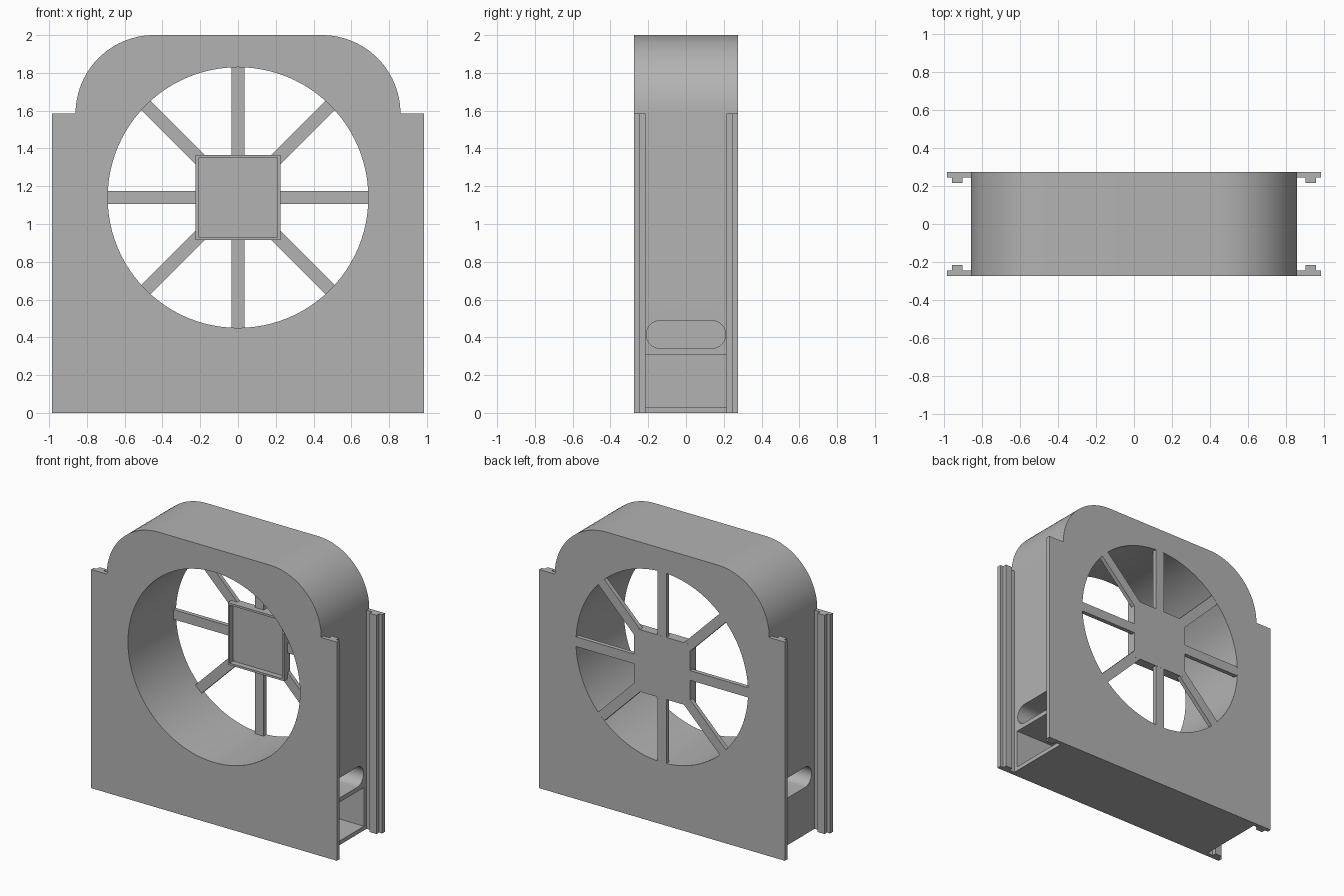
import bpy, bmesh
from math import cos, sin, pi, radians

old = bpy.data.objects.get("Cube")
if old:
    bpy.data.objects.remove(old, do_unlink=True)

grey = bpy.data.materials.new("plain_grey")
grey.use_nodes = True
COLOR = (0.45, 0.45, 0.45, 1)
grey.diffuse_color = COLOR
grey.node_tree.nodes["Principled BSDF"].inputs["Base Color"].default_value = COLOR

HALF_W, HALF_D, SHOULDER, TOP = 0.86, 0.275, 1.585, 2.0
BORE_Z, BORE_R = 1.14, 0.69


def prism(name, points, start, offset):
    """Extrude a 3D outline along an offset; start shifts the outline."""
    bm = bmesh.new()
    verts = [bm.verts.new([p + s for p, s in zip(pt, start)]) for pt in points]
    face = bm.faces.new(verts)
    ext = bmesh.ops.extrude_face_region(bm, geom=[face])
    moved = [g for g in ext["geom"] if isinstance(g, bmesh.types.BMVert)]
    bmesh.ops.translate(bm, verts=moved, vec=offset)
    bmesh.ops.recalc_face_normals(bm, faces=bm.faces)
    mesh = bpy.data.meshes.new(name)
    bm.to_mesh(mesh)
    bm.free()
    obj = bpy.data.objects.new(name, mesh)
    bpy.context.collection.objects.link(obj)
    mesh.materials.append(grey)
    return obj


def box(name, x0, x1, y0, y1, z0, z1):
    base = [(x0, y0, z0), (x1, y0, z0), (x1, y1, z0), (x0, y1, z0)]
    return prism(name, base, (0, 0, 0), (0, 0, z1 - z0))


def combine(target, tool, operation):
    """Apply one boolean and discard the tool."""
    mod = target.modifiers.new("shape", "BOOLEAN")
    mod.operation, mod.object, mod.solver = operation, tool, "EXACT"
    bpy.context.view_layer.objects.active = target
    bpy.ops.object.modifier_apply(modifier=mod.name)
    bpy.data.objects.remove(tool, do_unlink=True)


def smooth(obj):
    bpy.ops.object.select_all(action="DESELECT")
    obj.select_set(True)
    bpy.context.view_layer.objects.active = obj
    bpy.ops.object.shade_smooth_by_angle(angle=radians(30))


# Housing block with rounded upper corners
R = TOP - SHOULDER
arc = [(HALF_W - R + R * cos(a), SHOULDER + R * sin(a))
       for a in (i * pi / 48 for i in range(25))]
outline = [(HALF_W, 0)] + arc
outline += [(-x, z) for x, z in reversed(outline)]
housing = prism("housing", [(x, 0, z) for x, z in outline],
                (0, -HALF_D, 0), (0, 2 * HALF_D, 0))

# Side flanges, front and back
for side in (-1, 1):
    for face in (-1, 1):
        xs = sorted((side * 0.83, side * 0.985))
        ys = sorted((face * 0.245, face * HALF_D))
        combine(housing, box("flange", *xs, *ys, 0, SHOULDER), "UNION")
        xs = sorted((side * 0.905, side * 0.96))
        ys = sorted((face * 0.215, face * 0.26))
        combine(housing, box("rail", *xs, *ys, 0, SHOULDER), "UNION")

# Large round bore
circle = [(BORE_R * cos(i * pi / 48), 0, BORE_Z + BORE_R * sin(i * pi / 48))
          for i in range(96)]
combine(housing, prism("bore_cutter", circle, (0, -0.5, 0), (0, 1, 0)), "DIFFERENCE")

# Rounded grip slot on each side
r, mid_y = 0.073, 0.137
slot = [((1 if i <= 16 else -1) * mid_y + r * sin(a), r * -cos(a))
        for i in range(34)
        for a in [(i if i <= 16 else i - 1) * pi / 16]]
for side in (-1, 1):
    cutter = prism("slot_cutter", [(0, y, z) for y, z in slot],
                   (side * 0.56, 0, 0.415), (side * 0.4, 0, 0))
    combine(housing, cutter, "DIFFERENCE")

# Lower compartment, open on the left side
combine(housing, box("pocket_cutter", -0.83, 0.9, -0.215, 0.215, 0.03, 0.31),
        "DIFFERENCE")
smooth(housing)

# Square hub tray with a raised rim
H = 0.225
hub = box("hub_tray", -H, H, 0.205, HALF_D, BORE_Z - H, BORE_Z + H)
h = H - 0.015
combine(hub, box("tray_cutter", -h, h, 0.1, 0.245, BORE_Z - h, BORE_Z + h),
        "DIFFERENCE")

# Eight spokes from the hub to the bore wall
for i in range(8):
    a = i * pi / 4
    inner = 0.22 if i % 2 == 0 else 0.285
    corners = [(inner, -0.035), (0.695, -0.035), (0.695, 0.035), (inner, 0.035)]
    points = [(u * cos(a) - v * sin(a), 0, BORE_Z + u * sin(a) + v * cos(a))
              for u, v in corners]
    prism("spoke_%d" % (i + 1), points, (0, 0.244, 0), (0, 0.0305, 0))
